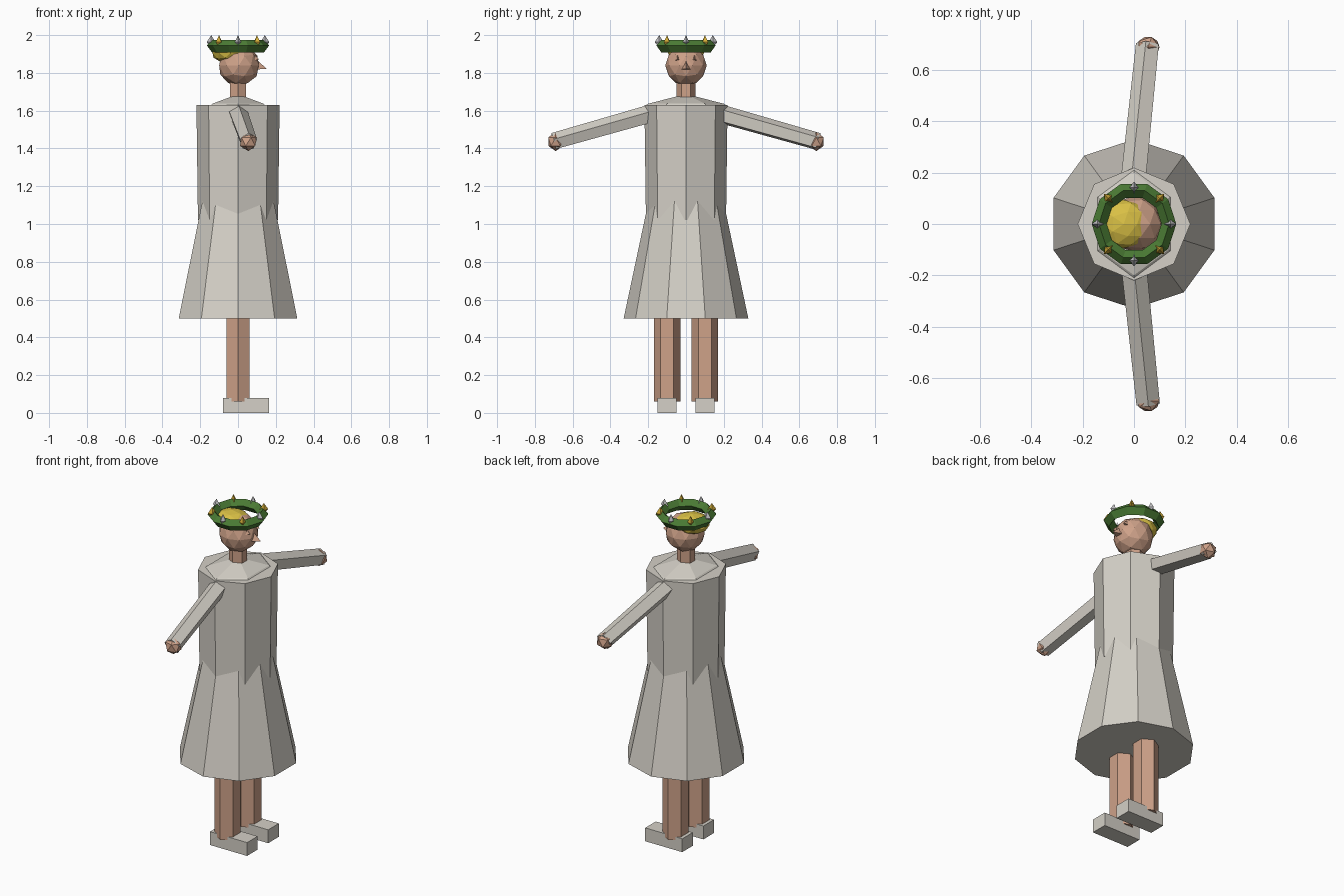
import bpy, bmesh, math
from mathutils import Vector, Matrix

cube = bpy.data.objects.get("Cube")
if cube:
    bpy.data.objects.remove(cube, do_unlink=True)


def material(name, rgb):
    m = bpy.data.materials.new(name)
    m.use_nodes = True
    m.diffuse_color = (*rgb, 1)
    m.node_tree.nodes["Principled BSDF"].inputs["Base Color"].default_value = (*rgb, 1)
    return m


cloth = material("pale_cloth", (0.66, 0.63, 0.57))
skin = material("skin", (0.62, 0.36, 0.25))
green = material("leaf_green", (0.07, 0.2, 0.035))
blond = material("blond_hair", (0.70, 0.53, 0.06))
gold = material("gold", (0.65, 0.42, 0.04))
silver = material("silver", (0.55, 0.55, 0.56))


def finish(name, bm, mat):
    bmesh.ops.recalc_face_normals(bm, faces=bm.faces[:])
    me = bpy.data.meshes.new(name)
    bm.to_mesh(me)
    bm.free()
    me.materials.append(mat)
    ob = bpy.data.objects.new(name, me)
    bpy.context.collection.objects.link(ob)
    return ob


def lathe(name, mat, profile, sides, phase=90, matrix=Matrix(), close=False):
    """Stack polygon rings given as (radius, height); radius 0 makes a point."""
    bm = bmesh.new()
    rings = []
    for r, z in profile:
        angles = [math.radians(phase + 360 * i / sides) for i in range(sides)]
        rings.append([bm.verts.new((r * math.cos(a), r * math.sin(a), z)) for a in angles])
    pairs = list(zip(rings, rings[1:]))
    if close:
        pairs.append((rings[-1], rings[0]))
    for low, high in pairs:
        for i in range(sides):
            j = (i + 1) % sides
            bm.faces.new((low[i], low[j], high[j], high[i]))
    if not close:
        bm.faces.new(rings[0][::-1])
        bm.faces.new(rings[-1])
    bmesh.ops.remove_doubles(bm, verts=bm.verts[:], dist=0.0001)
    bm.transform(matrix)
    return finish(name, bm, mat)


def ball(name, mat, centre, scale, detail):
    bm = bmesh.new()
    bmesh.ops.create_icosphere(bm, subdivisions=detail, radius=1)
    bm.transform(Matrix.Translation(centre) @ Matrix.Diagonal((*scale, 1)))
    return finish(name, bm, mat)


def box(name, mat, centre, size):
    bm = bmesh.new()
    bmesh.ops.create_cube(bm, size=1)
    bm.transform(Matrix.Translation(centre) @ Matrix.Diagonal((*size, 1)))
    return finish(name, bm, mat)


def wedge(name, mat, points):
    """Small four-cornered solid for facial features."""
    bm = bmesh.new()
    bmesh.ops.convex_hull(bm, input=[bm.verts.new(p) for p in points])
    return finish(name, bm, mat)


# Dress
lathe("skirt", cloth, [(0.33, 0.5), (0.19, 1.16)], 10)
lathe("bodice", cloth, [(0.212, 1.02), (0.22, 1.63)], 8)
lathe("collar", cloth, [(0.21, 1.63), (0.20, 1.637), (0.05, 1.675)], 6,
      matrix=Matrix.Diagonal((0.78, 1, 1, 1)))

# Neck and head
lathe("neck", skin, [(0.05, 1.64), (0.05, 1.78)], 6)
ball("head", skin, (0.005, 0, 1.84), (0.11, 0.11, 0.11), 2)
ball("hair", blond, (-0.04, 0, 1.905), (0.1, 0.095, 0.055), 2)
wedge("nose", skin, [(0.1, 0, 1.868), (0.1, 0.026, 1.818),
                     (0.1, -0.026, 1.818), (0.152, 0, 1.822)])

for word, s in (("left", 1), ("right", -1)):
    # Face, legs and shoes
    wedge(word + "_eye", skin, [(0.09, s * 0.045, 1.895), (0.09, s * 0.045 + 0.012, 1.866),
                                (0.09, s * 0.045 - 0.012, 1.866), (0.112, s * 0.045, 1.872)])
    lathe(word + "_leg", skin, [(0.07, 0.06), (0.07, 0.6)], 6,
          matrix=Matrix.Translation((0, s * 0.1, 0)))
    box(word + "_shoe", cloth, (0.0425, s * 0.1, 0.04), (0.245, 0.1, 0.08))

    # Sleeves and hands
    start, end = Vector((0, s * 0.17, 1.585)), Vector((0.055, s * 0.7, 1.435))
    axis = (end - start).normalized()
    side = axis.cross(Vector((0, 0, 1))).normalized() * s
    up = side.cross(axis) * s
    frame = Matrix((side, up, axis)).transposed().to_4x4()
    frame.translation = start
    lathe(word + "_sleeve", cloth, [(0.052, 0), (0.048, (end - start).length)], 5,
          phase=102 if s > 0 else 90, matrix=frame)
    ball(word + "_hand", skin, (0.055, s * 0.69, 1.436), (0.05, 0.046, 0.05), 1)

# Wreath with alternating points
lathe("wreath", green, [(0.165, 1.945), (0.137, 1.975), (0.107, 1.945), (0.137, 1.908)],
      10, phase=0, close=True)
for i in range(8):
    place = Matrix.Rotation(math.tau * i / 8, 4, "Z") @ Matrix.Translation((0.142, 0, 0))
    lathe("wreath_point_%d" % (i + 1), gold if i % 2 else silver,
          [(0, 1.935), (0.024, 1.963), (0, 2.0)], 4, phase=0,
          matrix=place @ Matrix.Diagonal((1, 0.72, 1, 1)))
